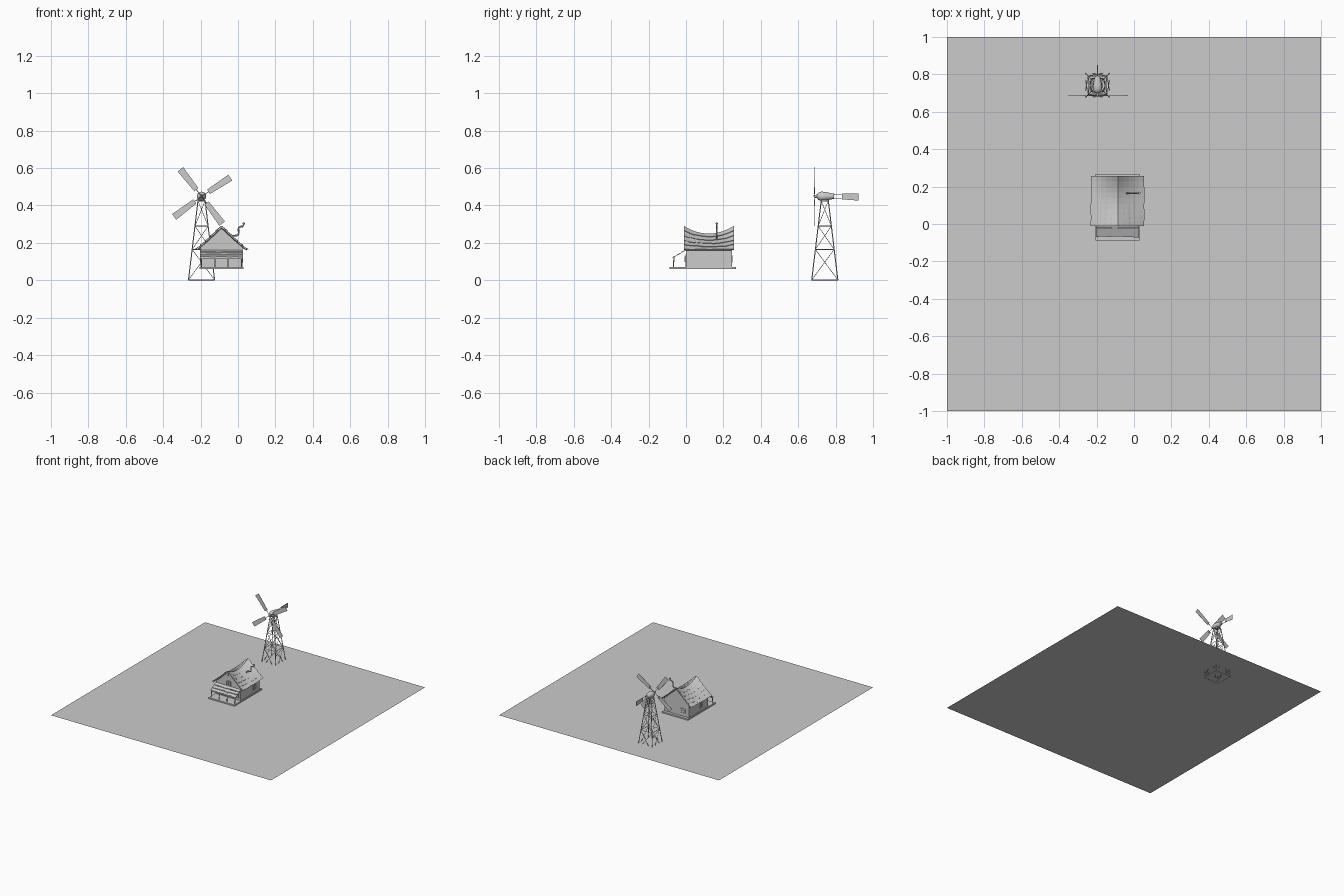
import bpy, bmesh, math, random
from mathutils import Vector, Matrix

if "Cube" in bpy.data.objects:
    bpy.data.objects.remove(bpy.data.objects["Cube"])

random.seed(4)
G = 0.06                       # ground level; the tower feet sink below it
CX, Y0, Y1 = -0.088, 0.0, 0.245  # house centre and wall depth


def finish(name, bm, smooth=False):
    bmesh.ops.recalc_face_normals(bm, faces=bm.faces)
    me = bpy.data.meshes.new(name)
    bm.to_mesh(me)
    bm.free()
    ob = bpy.data.objects.new(name, me)
    bpy.context.collection.objects.link(ob)
    if smooth:
        bpy.context.view_layer.objects.active = ob
        ob.select_set(True)
        bpy.ops.object.shade_smooth_by_angle(angle=math.radians(40))
        ob.select_set(False)
    return ob


def box(bm, lo, hi, mat=Matrix()):
    lo, hi = Vector(lo), Vector(hi)
    size = Matrix.Diagonal((*(hi - lo), 1))
    bmesh.ops.create_cube(bm, size=1, matrix=mat @ Matrix.Translation((lo + hi) / 2) @ size)


def rod(bm, a, b, r=0.002, sides=6):
    a, b = Vector(a), Vector(b)
    d = b - a
    m = Matrix.Translation((a + b) / 2) @ d.to_track_quat('Z', 'Y').to_matrix().to_4x4()
    bmesh.ops.create_cone(bm, cap_ends=True, segments=sides, radius1=r, radius2=r,
                          depth=d.length, matrix=m)


def loft(bm, sections):
    rings = [[bm.verts.new(p) for p in s] for s in sections]
    n = len(rings[0])
    for a, b in zip(rings, rings[1:]):
        for i in range(n):
            j = (i + 1) % n
            bm.faces.new((a[i], a[j], b[j], b[i]))
    bm.faces.new(rings[0])
    bm.faces.new(rings[-1])


# Ground sheet
bm = bmesh.new()
bmesh.ops.create_grid(bm, x_segments=1, y_segments=1, size=1,
                      matrix=Matrix.Translation((0, 0, G)))
finish("ground", bm)

# Floor slab
bm = bmesh.new()
box(bm, (CX - 0.117, -0.088, G), (CX + 0.117, 0.267, G + 0.011))
finish("floor_slab", bm)


# Sagging ridge line
def ridge(y):
    return 0.248 + 0.042 * ((y - 0.122) / 0.135) ** 2


# Walls with gables that follow the sag
bm = bmesh.new()
hw = 0.112
secs = []
for k in range(9):
    y = Y0 + (Y1 - Y0) * k / 8
    top = 0.16 + (ridge(y) - 0.16) * 0.19
    secs.append([(CX - hw, y, G), (CX + hw, y, G), (CX + hw, y, top - 0.006),
                 (CX, y, ridge(y) - 0.006), (CX - hw, y, top - 0.006)])
loft(bm, secs)
finish("walls", bm)

# Main roof: a deck and rows of uneven shingles on both sides
RY0, RY1, EX = -0.010, 0.257, 0.138


def roof_pt(side, t, y, off):
    z = ridge(y) + (0.162 - ridge(y)) * t - 0.004 * math.sin(math.pi * t)
    return (CX + side * (EX * t + off * 0.7), y, z + off * 0.7)


def strip(bm, side, t0, t1, ya, yb, o0, o1, th, n):
    loft(bm, [[roof_pt(side, t0, y, o0), roof_pt(side, t1, y, o1),
               roof_pt(side, t1, y, o1 - th), roof_pt(side, t0, y, o0 - th)]
              for y in [ya + (yb - ya) * k / n for k in range(n + 1)]])


bm = bmesh.new()
for side in (-1, 1):
    strip(bm, side, 0, 0.98, RY0, RY1, 0, 0, 0.005, 10)
finish("roof_deck", bm)

bm = bmesh.new()
rows, cols = 5, 9
for side in (-1, 1):
    for i in range(rows):
        for j in range(cols):
            ya = RY0 + (RY1 - RY0) * j / cols
            yb = RY0 + (RY1 - RY0) * (j + 1) / cols
            t1 = (i + 1) / rows + random.uniform(-0.02, 0.015)
            strip(bm, side, i / rows, t1, ya, yb, 0.002, 0.007, 0.004, 1)
finish("roof_shingles", bm)

# Porch roof
bm = bmesh.new()


def porch_pt(x, t, off):
    return (x, -0.070 * t, 0.163 - 0.042 * t + off)


for i in range(3):
    for j in range(8):
        xa, xb = CX - 0.115 + 0.23 * j / 8, CX - 0.115 + 0.23 * (j + 1) / 8
        t0, t1 = i / 3, (i + 1) / 3 + random.uniform(-0.04, 0.02)
        loft(bm, [[porch_pt(x, t0, 0), porch_pt(x, t1, 0.004),
                   porch_pt(x, t1, -0.002), porch_pt(x, t0, -0.003)] for x in (xa, xb)])
finish("porch_roof", bm)

# Porch posts and beam
bm = bmesh.new()
for px in (-0.107, -0.035, 0.035, 0.107):
    rod(bm, (CX + px, -0.068, G + 0.01), (CX + px, -0.064, 0.122), 0.003, 4)
box(bm, (CX - 0.112, -0.068, 0.115), (CX + 0.112, -0.062, 0.121))
finish("porch_posts", bm)


# Windows: pane, frame and glazing bars
def window(bm, loc, rot, w, h):
    m = Matrix.Translation(loc) @ Matrix.Rotation(math.radians(rot), 4, 'Z')
    b = 0.0035
    box(bm, (-w, -0.001, -h), (w, 0.002, h), m)
    for s in (-1, 0, 1):
        box(bm, (s * w - b / 2, -0.004, -h), (s * w + b / 2, 0.001, h), m)
        box(bm, (-w, -0.004, s * h - b / 2), (w, 0.001, s * h + b / 2), m)


bm = bmesh.new()
window(bm, (CX, Y0, 0.258), 0, 0.011, 0.013)
window(bm, (CX + 0.004, Y0, 0.187), 0, 0.018, 0.017)
for dx in (-0.078, 0.076):
    window(bm, (CX + dx, Y0, 0.108), 0, 0.019, 0.019)
window(bm, (CX + hw, 0.178, 0.115), 90, 0.018, 0.017)
window(bm, (CX - hw, 0.085, 0.115), -90, 0.018, 0.017)
window(bm, (CX - 0.057, Y1, 0.115), 180, 0.018, 0.017)
finish("windows", bm)

# Door
bm = bmesh.new()
box(bm, (CX - 0.021, -0.003, G), (CX + 0.021, 0.002, 0.138))
window(bm, (CX, -0.003, 0.112), 0, 0.012, 0.013)
finish("door", bm)

# Crooked stove pipe with cap
bm = bmesh.new()
path = [(-0.040, 0.222), (-0.030, 0.238), (-0.002, 0.240), (0.004, 0.250),
        (0.002, 0.278), (0.010, 0.287), (0.026, 0.288), (0.030, 0.296), (0.030, 0.308)]
for (xa, za), (xb, zb) in zip(path, path[1:]):
    rod(bm, (xa, 0.165, za), (xb, 0.165, zb), 0.0045, 8)
rod(bm, (0.030, 0.165, 0.300), (0.030, 0.165, 0.306), 0.007, 8)
finish("stove_pipe", bm, True)

# Windmill tower: tapered legs, rings and cross braces
MX, MY, HZ = -0.195, 0.742, 0.449


def leg(k, z):
    h = 0.070 - 0.051 * z / 0.425
    sx, sy = ((-1, -1), (1, -1), (1, 1), (-1, 1))[k % 4]
    return (MX + sx * h, MY + sy * h, z)


bm = bmesh.new()
levels = [0.002, 0.165, 0.290, 0.425]
for k in range(4):
    rod(bm, leg(k, 0.002), leg(k, 0.43), 0.0028)
    for z in levels:
        rod(bm, leg(k, z), leg(k + 1, z), 0.002)
    for za, zb in zip(levels, levels[1:]):
        rod(bm, leg(k, za), leg(k + 1, zb), 0.0015)
        rod(bm, leg(k + 1, za), leg(k, zb), 0.0015)
box(bm, (MX - 0.019, MY - 0.019, 0.422), (MX + 0.019, MY + 0.019, 0.428))
finish("windmill_tower", bm)

# Windmill head, lathed along y
bm = bmesh.new()
prof = [(0.681, 0.002), (0.686, 0.007), (0.700, 0.009), (0.706, 0.018), (0.722, 0.025),
        (0.740, 0.024), (0.765, 0.019), (0.790, 0.014)]
loft(bm, [[(MX + r * math.cos(a), y, HZ + r * math.sin(a))
           for a in [2 * math.pi * i / 16 for i in range(16)]] for y, r in prof])
finish("windmill_head", bm, True)

# Blades on spokes
bm = bmesh.new()
for ang in (33, 128, 217, 307):
    m = Matrix.Translation((MX, 0.686, HZ)) @ Matrix.Rotation(math.radians(-ang), 4, 'Y')
    loft(bm, [[m @ Vector((r, y, s)) for r, s in
               ((0.045, -0.014), (0.183, -0.019), (0.183, 0.019), (0.045, 0.014))]
              for y in (-0.001, 0.001)])
    rod(bm, m @ Vector((0, 0.002, 0)), m @ Vector((0.06, 0.002, 0)), 0.002)
finish("windmill_blades", bm)

# Tail boom and vane
bm = bmesh.new()
for dz in (-0.010, 0.010):
    rod(bm, (MX, 0.78, HZ + dz), (MX, 0.85, HZ + dz * 1.1), 0.0018)
loft(bm, [[(MX + d, y, z) for y, z in
           ((0.835, 0.433), (0.835, 0.464), (0.923, 0.464), (0.923, 0.426))]
          for d in (-0.001, 0.001)])
finish("windmill_tail", bm)
